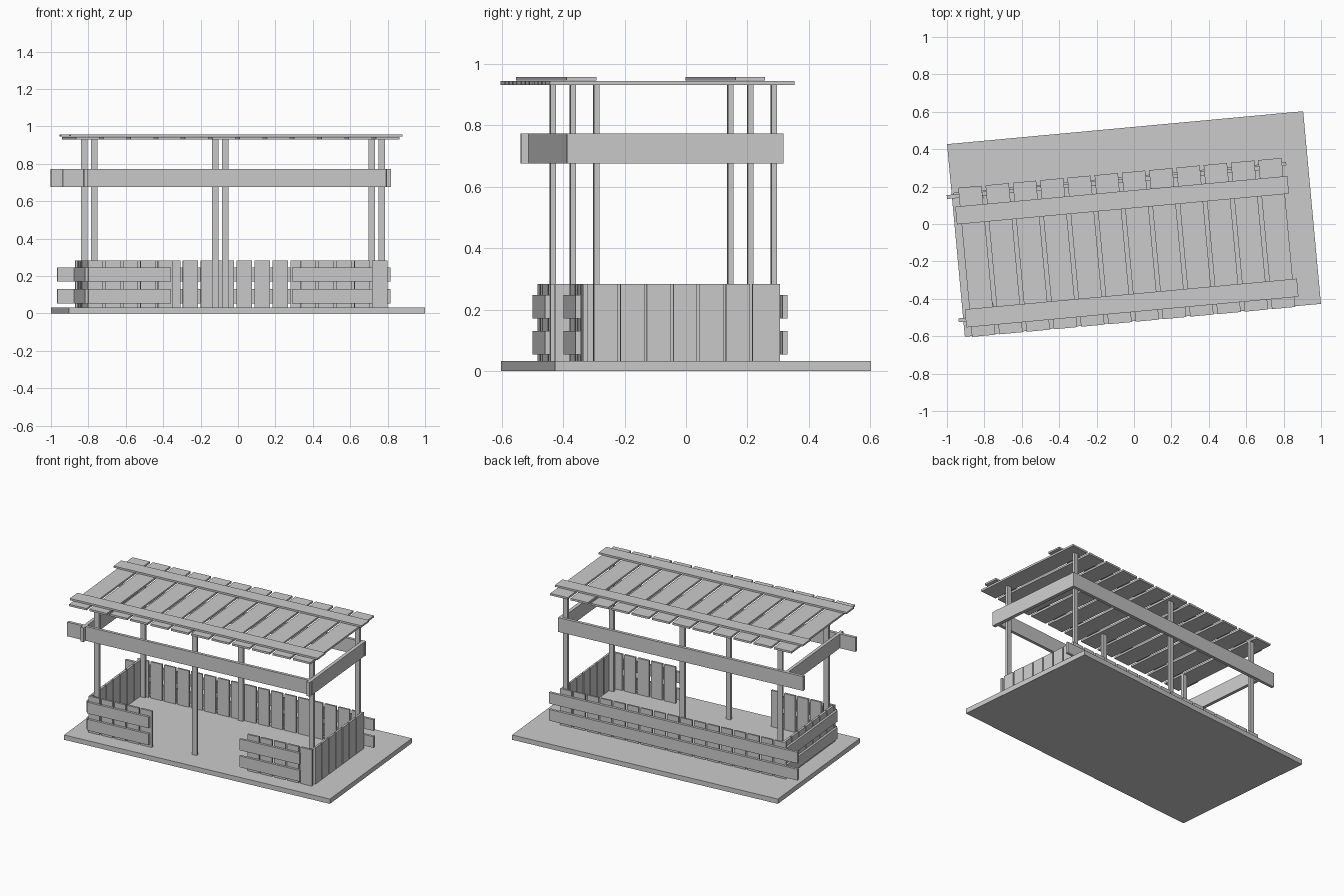
import bpy, bmesh, math
from mathutils import Matrix

if "Cube" in bpy.data.objects:
    bpy.data.objects.remove(bpy.data.objects["Cube"])

# The whole stall is turned slightly about z; parts are given in its own u, v axes
TURN = Matrix.Rotation(math.radians(5.28), 4, 'Z')


def boxes(name, items):
    """One object from boxes given as (u0, u1, v0, v1, z0, z1)."""
    bm = bmesh.new()
    for u0, u1, v0, v1, z0, z1 in items:
        m = (Matrix.Translation(((u0 + u1) / 2, (v0 + v1) / 2, (z0 + z1) / 2))
             @ Matrix.Diagonal((u1 - u0, v1 - v0, z1 - z0, 1)))
        bmesh.ops.create_cube(bm, size=1, matrix=m)
    me = bpy.data.meshes.new(name)
    bm.to_mesh(me)
    bm.free()
    ob = bpy.data.objects.new(name, me)
    ob.matrix_world = TURN
    bpy.context.collection.objects.link(ob)
    return ob


def spans(a, b, n, gap):
    """n equal boards between a and b, separated by gap."""
    w = (b - a - gap * (n - 1)) / n
    return [(a + i * (w + gap), a + i * (w + gap) + w) for i in range(n)]


FLOOR, FENCE = 0.033, 0.283
RAILS = [(0.053, 0.13), (0.17, 0.247)]

# floor slab
boxes("floor", [(-0.956, 0.956, -0.517, 0.517, 0, FLOOR)])

# six posts
for side, v in (("front", -0.361), ("back", 0.219)):
    for place, u in (("left", -0.806), ("middle", -0.102), ("right", 0.738)):
        boxes(f"{side}_{place}_post",
              [(u - 0.017, u + 0.017, v - 0.009, v + 0.009, FLOOR, 0.932)])

# roof boards and the two battens on top
boxes("roof_boards", [(a, b, -0.521, 0.279, 0.931, 0.944)
                      for a, b in spans(-0.918, 0.818, 12, 0.021)])
boxes("front_roof_batten", [(-0.943, 0.84, -0.468, -0.371, 0.945, 0.957)])
boxes("back_roof_batten", [(-0.943, 0.84, 0.085, 0.18, 0.945, 0.957)])

# upper beams
boxes("front_beam", [(-0.981, 0.781, -0.436, -0.416, 0.675, 0.773)])
boxes("back_beam", [(-0.983, 0.781, 0.225, 0.246, 0.675, 0.773)])
boxes("left_beam", [(-0.869, -0.847, -0.461, 0.225, 0.675, 0.773)])
boxes("right_beam", [(0.755, 0.779, -0.461, 0.225, 0.675, 0.773)])

# back fence
boxes("back_pickets", [(a, b, 0.225, 0.237, FLOOR, FENCE)
                       for a, b in spans(-0.853, 0.77, 17, 0.014)])
boxes("back_rails", [(-0.948, 0.84, 0.238, 0.255, z0, z1) for z0, z1 in RAILS])

# side fences
boxes("right_pickets", [(0.755, 0.769, a, b, FLOOR, FENCE)
                        for a, b in spans(-0.372, 0.225, 7, 0.008)])
boxes("left_pickets", [(-0.842, -0.826, a, b, FLOOR, FENCE)
                       for a, b in spans(-0.385, 0.225, 7, 0.008)])
boxes("left_rails", [(-0.858, -0.843, -0.408, 0.237, z0, z1) for z0, z1 in RAILS])

# front fences either side of the opening
for place, p0, p1, r0, r1 in (("left", -0.842, -0.388, -0.843, -0.40),
                              ("right", 0.30, 0.765, 0.252, 0.684)):
    boxes(f"front_{place}_pickets", [(a, b, -0.407, -0.393, FLOOR, FENCE)
                                     for a, b in spans(p0, p1, 5, 0.014)])
    boxes(f"front_{place}_rails", [(r0, r1, -0.424, -0.408, z0, z1)
                                   for z0, z1 in RAILS])
